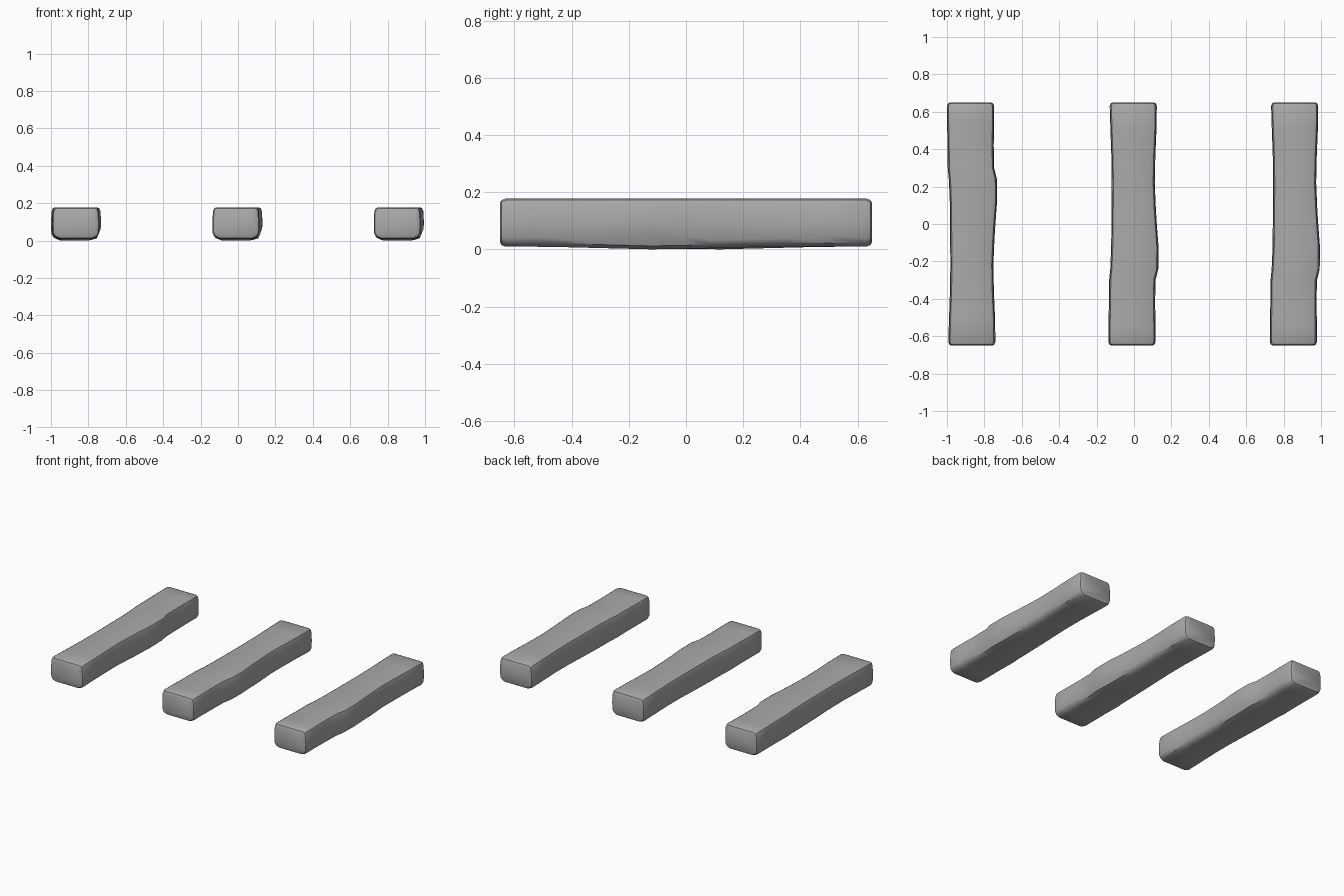
import bpy
import bmesh
import math

cube = bpy.data.objects.get("Cube")
if cube:
    bpy.data.objects.remove(cube, do_unlink=True)

# Weathered grey material
grey = bpy.data.materials.new("worn grey")
grey.use_nodes = True
colour = (0.4, 0.4, 0.4, 1)
grey.diffuse_color = colour
grey.node_tree.nodes["Principled BSDF"].inputs["Base Color"].default_value = colour

# Stations along the beam: y, left side x, right side x, size of the lower right chip
STATIONS = [
    (-0.63, -0.137, 0.115, 0.02), (-0.55, -0.137, 0.115, 0.025),
    (-0.42, -0.134, 0.113, 0.02), (-0.30, -0.133, 0.115, 0.03),
    (-0.24, -0.127, 0.130, 0.05), (-0.12, -0.122, 0.131, 0.055),
    (0.00, -0.121, 0.122, 0.035), (0.08, -0.120, 0.117, 0.02),
    (0.22, -0.119, 0.111, 0.02), (0.36, -0.121, 0.114, 0.02),
    (0.50, -0.126, 0.120, 0.03), (0.63, -0.130, 0.122, 0.02),
]
TOP, LENGTH = 0.178, 0.65


def section(left, right, chip, inset, floor):
    """Rounded rectangle with gently bowed sides and a worn lower edge."""
    l, r, b, t = left + inset, right - inset, floor + inset, TOP - inset
    return [(l + 0.035, b), (l + 0.012, b + 0.010), (l + 0.002, b + 0.028),
            (l, 0.09), (l + 0.003, t - 0.022), (l + 0.009, t - 0.006),
            (l + 0.020, t), (r - 0.020, t), (r - 0.009, t - 0.006),
            (r - 0.003, t - 0.022), (r, 0.095), (r - 0.002, b + chip + 0.008),
            (r - 0.3 * chip - 0.006, b + 0.012), (r - chip - 0.015, b)]


def beam(name, x, flip):
    bm = bmesh.new()
    first, last = STATIONS[0], STATIONS[-1]
    # Rounded caps at both ends around the main stations
    rows = [(-LENGTH, *first[1:], 0.016), (-LENGTH + 0.006, *first[1:], 0.005)]
    rows += [(*s, 0) for s in STATIONS]
    rows += [(LENGTH - 0.006, *last[1:], 0.005), (LENGTH, *last[1:], 0.016)]
    rings = []
    for y, left, right, chip, inset in rows:
        floor = 0.010 * min(1, abs(y + 0.1) / 0.4)
        rings.append([bm.verts.new((x + px, flip * y, pz))
                      for px, pz in section(left, right, chip, inset, floor)])
    n = len(rings[0])
    for a, b in zip(rings, rings[1:]):
        for i in range(n):
            j = (i + 1) % n
            bm.faces.new((a[i], a[j], b[j], b[i]))
    bm.faces.new(rings[0])
    bm.faces.new(rings[-1])
    bmesh.ops.recalc_face_normals(bm, faces=bm.faces)
    mesh = bpy.data.meshes.new(name)
    bm.to_mesh(mesh)
    bm.free()
    mesh.materials.append(grey)
    obj = bpy.data.objects.new(name, mesh)
    bpy.context.collection.objects.link(obj)
    bpy.ops.object.select_all(action='DESELECT')
    obj.select_set(True)
    bpy.context.view_layer.objects.active = obj
    bpy.ops.object.shade_smooth_by_angle(angle=math.radians(35))


# Three parallel beams, one turned end for end
beam("right_beam", -0.863, -1)
beam("middle_beam", 0.0, 1)
beam("left_beam", 0.863, 1)
